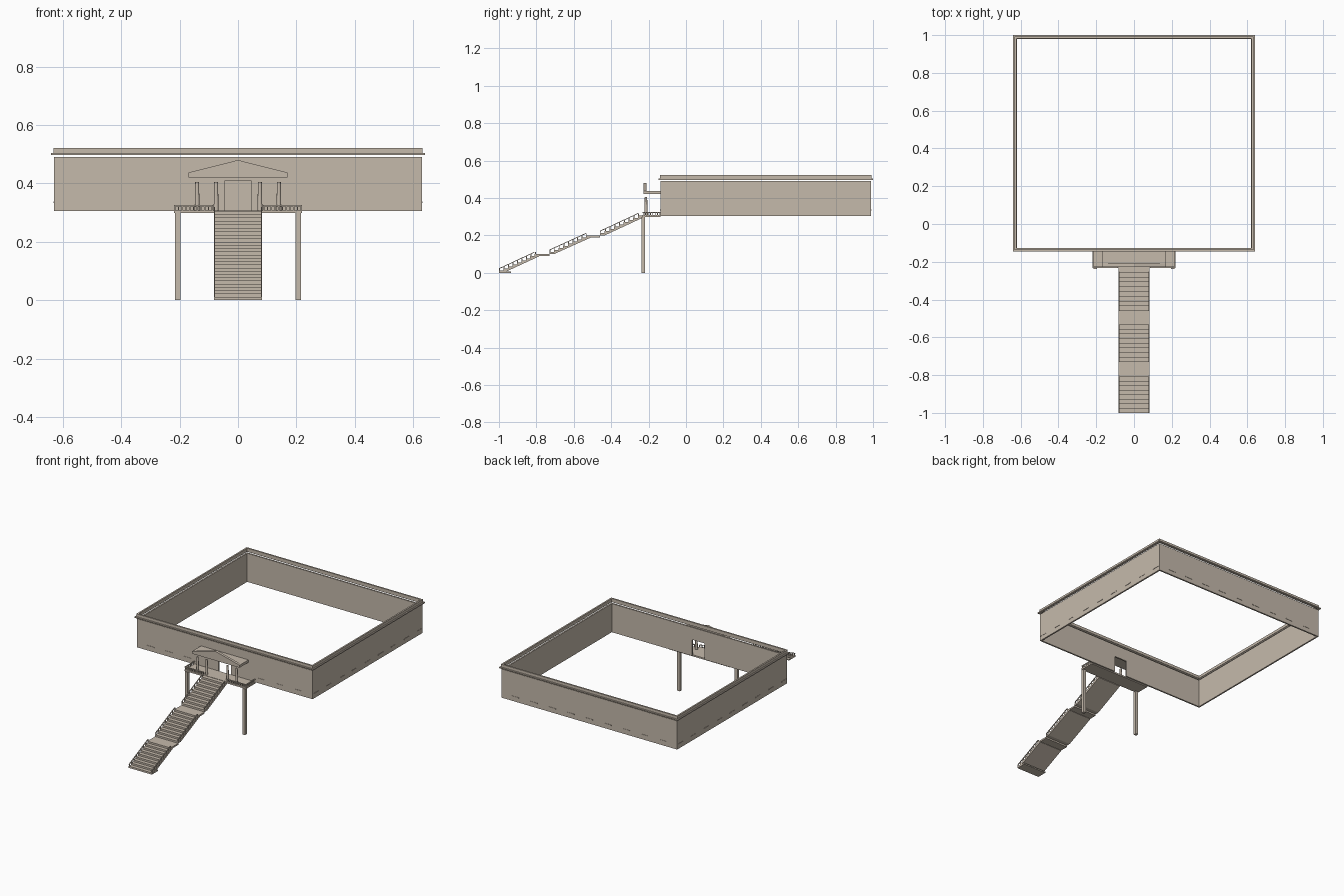
import bpy, bmesh, math
from mathutils import Vector

if "Cube" in bpy.data.objects:
    bpy.data.objects.remove(bpy.data.objects["Cube"])

stone = bpy.data.materials.new("warm_stone")
stone.diffuse_color = (0.56, 0.49, 0.41, 1)
stone.use_nodes = True
stone.node_tree.nodes["Principled BSDF"].inputs["Base Color"].default_value = stone.diffuse_color


def finish(name, bm):
    bmesh.ops.recalc_face_normals(bm, faces=bm.faces[:])
    me = bpy.data.meshes.new(name)
    bm.to_mesh(me)
    bm.free()
    me.materials.append(stone)
    ob = bpy.data.objects.new(name, me)
    bpy.context.collection.objects.link(ob)
    return ob


def add_box(bm, x0, x1, y0, y1, z0, z1):
    r = bmesh.ops.create_cube(bm, size=1)
    for v in r["verts"]:
        v.co = Vector(((x0 + x1) / 2 + v.co.x * (x1 - x0),
                       (y0 + y1) / 2 + v.co.y * (y1 - y0),
                       (z0 + z1) / 2 + v.co.z * (z1 - z0)))


def add_prism(bm, pts, axis, lo, hi):
    """Extrude a 2D profile: axis 'x' takes (y, z) points, 'y' takes (x, z)."""
    def co(p, d):
        return (d, p[0], p[1]) if axis == "x" else (p[0], d, p[1])
    a = [bm.verts.new(co(p, lo)) for p in pts]
    b = [bm.verts.new(co(p, hi)) for p in pts]
    bm.faces.new(a)
    bm.faces.new(b[::-1])
    for i in range(len(pts)):
        j = (i + 1) % len(pts)
        bm.faces.new((a[i], b[i], b[j], a[j]))


def box(name, *dims):
    bm = bmesh.new()
    add_box(bm, *dims)
    return finish(name, bm)


X, Y0, Y1, T = 0.63, -0.136, 0.99, 0.01     # outer wall faces and thickness


def ring(name, out, inn, z0, z1):
    """Rectangular band around the walls, grown by out and inset by inn."""
    bm = bmesh.new()
    for s in (-1, 1):
        xs = sorted((s * (X + out), s * (X - inn)))
        add_box(bm, xs[0], xs[1], Y0 - out, Y1 + out, z0, z1)
    add_box(bm, -X + inn, X - inn, Y0 - out, Y0 + inn, z0, z1)
    add_box(bm, -X + inn, X - inn, Y1 - inn, Y1 + out, z0, z1)
    return finish(name, bm)


# Walls, the front one with a doorway
bm = bmesh.new()
add_prism(bm, [(-X, 0.305), (-0.045, 0.305), (-0.045, 0.41), (0.045, 0.41),
               (0.045, 0.305), (X, 0.305), (X, 0.49), (-X, 0.49)], "y", Y0, Y0 + T)
add_box(bm, -X, X, Y1 - T, Y1, 0.305, 0.49)
for s in (-1, 1):
    xs = sorted((s * X, s * (X - T)))
    add_box(bm, xs[0], xs[1], Y0 + T, Y1 - T, 0.305, 0.49)
finish("walls", bm)

# Cornice and parapet
ring("cornice", 0.01, 0.005, 0.497, 0.504)
ring("parapet", 0.002, 0.008, 0.504, 0.522)

# Row of small slot plates low on the walls
bm = bmesh.new()
h = 0.025
for i in range(-4, 5):
    x = i * 0.1325
    if abs(x) > 0.15:
        add_box(bm, x - h, x + h, Y0 - 0.002, Y0, 0.333, 0.338)
    add_box(bm, x - h, x + h, Y1, Y1 + 0.002, 0.333, 0.338)
for i in range(-4, 5):
    y = (Y0 + Y1) / 2 + i * 0.1325
    for s in (-1, 1):
        xs = sorted((s * X, s * (X + 0.002)))
        add_box(bm, xs[0], xs[1], y - h, y + h, 0.333, 0.338)
finish("wall_slots", bm)

# Porch platform and legs
PF = -0.232
box("porch_platform", -0.22, 0.22, PF, Y0, 0.298, 0.308)
for s, side in ((-1, "left"), (1, "right")):
    box("porch_leg_" + side, s * 0.206 - 0.0095, s * 0.206 + 0.0095,
        -0.237, -0.218, 0, 0.298)

# Porch railing
bm = bmesh.new()
R = 0.0022
for s in (-1, 1):
    xs = sorted((s * 0.085, s * 0.22))
    add_box(bm, xs[0], xs[1], PF, PF + 0.006, 0.321, 0.326)
    xs = sorted((s * 0.214, s * 0.22))
    add_box(bm, xs[0], xs[1], PF + 0.006, Y0, 0.321, 0.326)
    for i in range(11):
        x = s * (0.088 + i * 0.0129)
        add_box(bm, x - R, x + R, PF + 0.001, PF + 0.005, 0.308, 0.321)
    for i in range(1, 8):
        y = PF + 0.003 + i * 0.0129
        add_box(bm, s * 0.217 - R, s * 0.217 + R, y - R, y + R, 0.308, 0.321)
finish("porch_railing", bm)

# Columns
for i, x in enumerate((-0.14, -0.075, 0.075, 0.14)):
    bm = bmesh.new()
    r = bmesh.ops.create_cone(bm, cap_ends=True, segments=16, radius1=0.0085,
                              radius2=0.0065, depth=0.097)
    bmesh.ops.translate(bm, verts=r["verts"], vec=(x, -0.214, 0.3565))
    ob = finish(f"column_{i + 1}", bm)
    bpy.context.view_layer.objects.active = ob
    ob.select_set(True)
    bpy.ops.object.shade_smooth_by_angle(angle=math.radians(40))
    ob.select_set(False)

# Porch roof slab and triangular pediment
box("porch_roof", -0.17, 0.17, -0.227, Y0, 0.421, 0.437)
bm = bmesh.new()
add_prism(bm, [(-0.17, 0.437), (0.17, 0.437), (0, 0.48)], "y", -0.227, -0.21)
finish("pediment", bm)

# Stairs: three flights with low side railings, two landings and a foot slab
W, N = 0.083, 9
flights = [(-1.0, 0.0, -0.785, 0.1), (-0.73, 0.1, -0.51, 0.2), (-0.46, 0.2, PF, 0.306)]
for k, (ya, za, yb, zb) in enumerate(flights):
    dy, dz = (yb - ya) / N, (zb - za) / N
    pts = []
    for i in range(N):
        pts += [(ya + i * dy, za + i * dz), (ya + i * dy, za + (i + 1) * dz)]
    pts += [(yb, zb), (yb, zb - 0.012), (ya + dy, za)]
    bm = bmesh.new()
    add_prism(bm, pts, "x", -W, W)
    finish(f"stair_flight_{k + 1}", bm)

    bm = bmesh.new()
    for s in (-1, 1):
        lo, hi = sorted((s * W, s * (W - 0.005)))
        a, b = za + dz + 0.009, zb + 0.009
        add_prism(bm, [(ya, a), (yb - dy, b), (yb - dy, b + 0.004), (ya, a + 0.004)],
                  "x", lo, hi)
        for i in range(N):
            y, z = ya + (i + 0.15) * dy, za + (i + 1) * dz
            add_box(bm, lo, hi, y - R, y + R, z, z + 0.011)
    finish(f"stair_railing_{k + 1}", bm)

box("lower_landing", -W, W, -0.785, -0.73, 0.09, 0.1)
box("upper_landing", -W, W, -0.51, -0.46, 0.19, 0.2)
box("stair_foot", -W, W, -1.0, -0.935, 0, 0.008)
